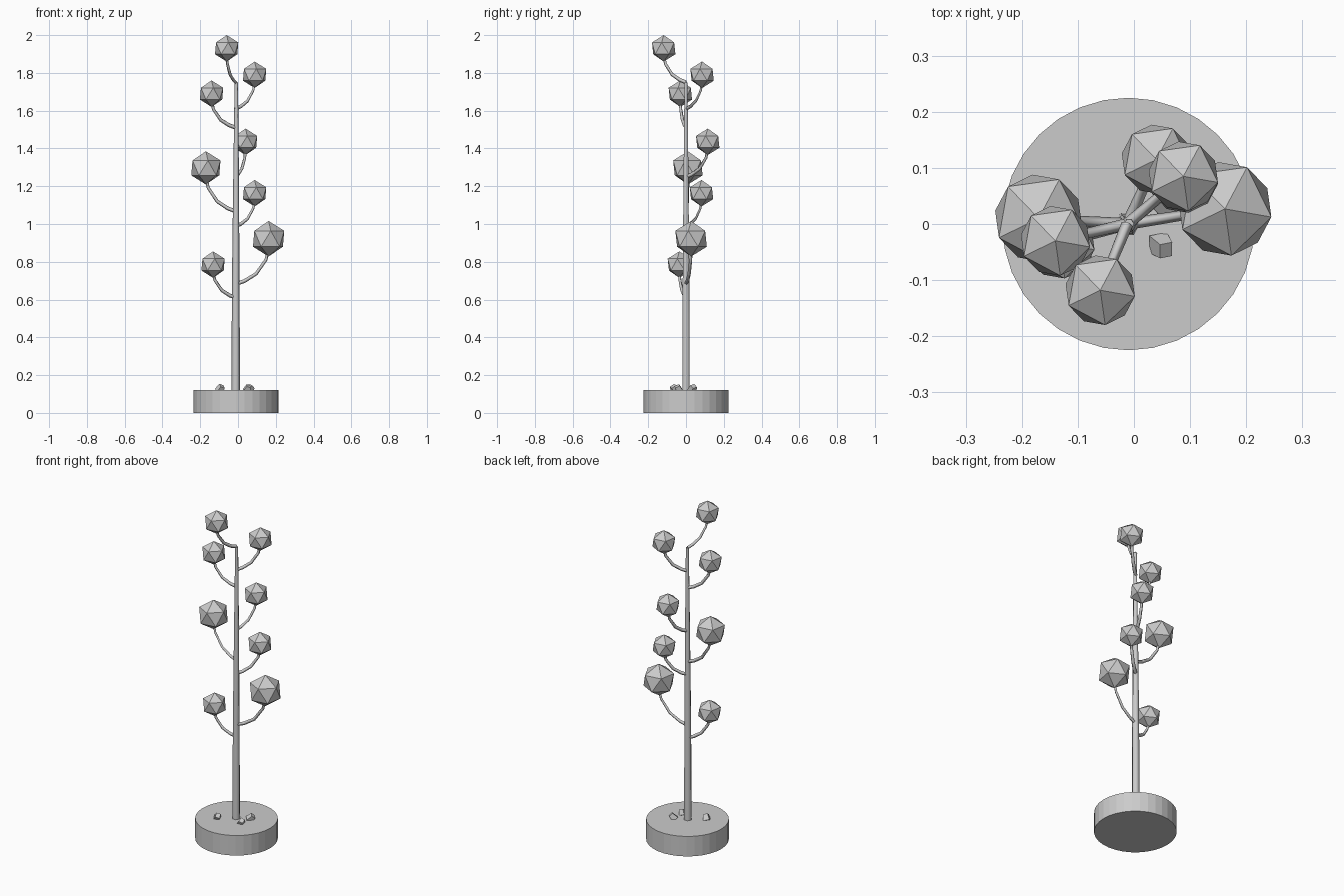
import bpy, math
from mathutils import Vector

if "Cube" in bpy.data.objects:
    bpy.data.objects.remove(bpy.data.objects["Cube"])

CX = -0.012  # trunk axis


def tube(name, pts, bevel):
    """Six-sided tapered tube through (x, y, z, radius) points."""
    cu = bpy.data.curves.new(name, 'CURVE')
    cu.dimensions = '3D'
    cu.bevel_depth = 1.0
    cu.bevel_resolution = bevel
    cu.use_fill_caps = True
    sp = cu.splines.new('POLY')
    sp.points.add(len(pts) - 1)
    for p, (x, y, z, r) in zip(sp.points, pts):
        p.co = (x, y, z, 1)
        p.radius = r
    ob = bpy.data.objects.new(name, cu)
    bpy.context.collection.objects.link(ob)
    bpy.ops.object.select_all(action='DESELECT')
    ob.select_set(True)
    bpy.context.view_layer.objects.active = ob
    bpy.ops.object.convert(target='MESH')
    bpy.context.object.name = name


# Round base
bpy.ops.mesh.primitive_cylinder_add(vertices=32, radius=0.225, depth=0.12,
                                    location=(-0.01, 0, 0.06))
bpy.context.object.name = "base"

# Tapered trunk
tube("trunk", [(CX, 0, 0.11, 0.023), (CX, 0, 0.7, 0.020),
               (CX + 0.002, 0, 1.25, 0.015), (-0.009, 0, 1.75, 0.009)], 1)

# Foliage balls: x, y, z, radius, drop from ball centre to trunk joint
balls = [
    (-0.06, -0.118, 1.93, 0.07, 0.18),
    (0.088, 0.085, 1.79, 0.07, 0.18),
    (-0.14, -0.03, 1.69, 0.07, 0.18),
    (0.04, 0.115, 1.435, 0.07, 0.185),
    (-0.17, 0.01, 1.297, 0.088, 0.23),
    (0.088, 0.082, 1.163, 0.07, 0.175),
    (0.162, 0.027, 0.922, 0.094, 0.24),
    (-0.132, -0.035, 0.785, 0.07, 0.175),
]
for i, (x, y, z, r, drop) in enumerate(balls, 1):
    bpy.ops.mesh.primitive_ico_sphere_add(subdivisions=1, radius=r, location=(x, y, z),
                                          rotation=(0, 0, math.radians(-10)))
    bpy.context.object.name = f"foliage_{i}"
    # Upturned branch from trunk to ball
    z0 = z - drop
    rise = drop - r * 0.8
    path = [(0, 0, 0.0105), (0.27, 0.10, 0.010), (0.62, 0.33, 0.009),
            (0.92, 0.78, 0.008), (0.97, 1.0, 0.008)]
    tube(f"branch_{i}", [(CX + (x - CX) * f, y * f, z0 + rise * h, w)
                         for f, h, w in path], 0)

# Pebbles on the base
for i, (x, y, s, rot) in enumerate([(0.05, -0.04, 0.034, (0.5, 0.4, 0.2)),
                                    (0.062, 0.035, 0.036, (0.3, 0.7, 0.9)),
                                    (-0.093, -0.062, 0.036, (0.6, 0.3, 0.5))], 1):
    bpy.ops.mesh.primitive_cube_add(size=s, location=(x, y, 0.128), rotation=rot)
    ob = bpy.context.object
    ob.name = f"pebble_{i}"
    for v in ob.data.vertices:  # narrow the upper end
        if v.co.z > 0:
            v.co = Vector((v.co.x * 0.7, v.co.y * 0.8, v.co.z))
